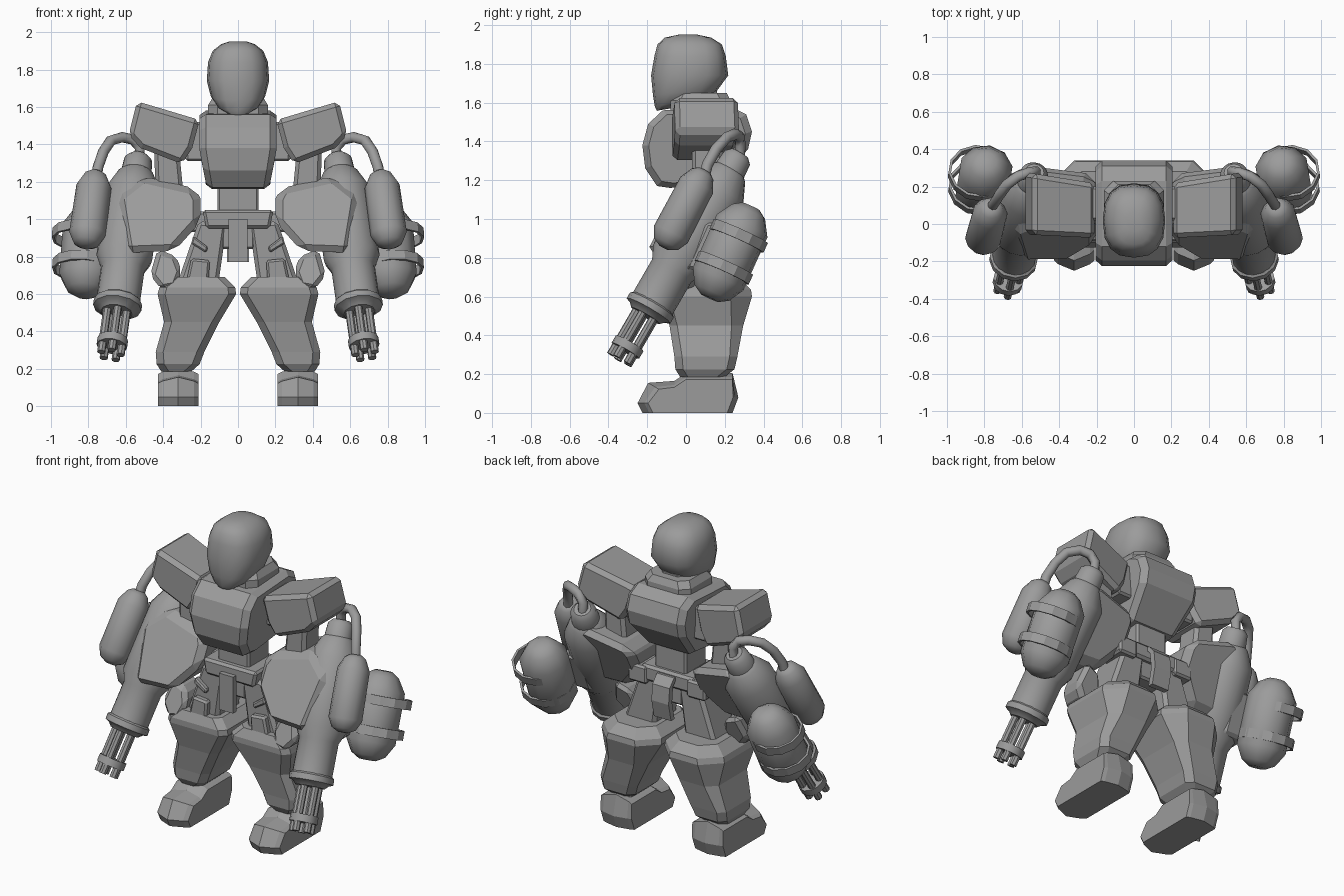
import bpy, bmesh, math
from mathutils import Vector

if "Cube" in bpy.data.objects:
    bpy.data.objects.remove(bpy.data.objects["Cube"])

grey = bpy.data.materials.new("armour grey")
grey.diffuse_color = (0.33, 0.33, 0.33, 1)
grey.use_nodes = True
grey.node_tree.nodes["Principled BSDF"].inputs["Base Color"].default_value = grey.diffuse_color


def finish(name, bm, mirror=False, bevel=0.0, smooth=None):
    bmesh.ops.recalc_face_normals(bm, faces=bm.faces)
    me = bpy.data.meshes.new(name)
    bm.to_mesh(me)
    bm.free()
    me.materials.append(grey)
    if smooth:
        me.polygons.foreach_set("use_smooth", [True] * len(me.polygons))
        me.set_sharp_from_angle(angle=math.radians(smooth))
    ob = bpy.data.objects.new(name, me)
    bpy.context.collection.objects.link(ob)
    if bevel:
        b = ob.modifiers.new("bevel", 'BEVEL')
        b.width, b.segments, b.limit_method = bevel, 1, 'ANGLE'
        b.angle_limit = math.radians(35)
    if mirror:
        ob.modifiers.new("mirror", 'MIRROR')
    return ob


def loft(name, rings, closed=False, **kw):
    """Skin between equal-length rings of points, capping the ends."""
    bm = bmesh.new()
    vs = [[bm.verts.new(p) for p in r] for r in rings]
    n = len(rings[0])
    pairs = list(zip(vs, vs[1:]))
    if closed:
        pairs.append((vs[-1], vs[0]))
    for a, b in pairs:
        for i in range(n):
            j = (i + 1) % n
            bm.faces.new((a[i], a[j], b[j], b[i]))
    if not closed:
        bm.faces.new(vs[0])
        bm.faces.new(vs[-1])
    return finish(name, bm, **kw)


def frame(d):
    d = Vector(d).normalized()
    u = d.cross(Vector((0, 0, 1)))
    u = u.normalized() if u.length > 1e-3 else Vector((1, 0, 0))
    return d, u, d.cross(u)


def lathe(name, a, b, profile, n=12, off=(0, 0), spin=0.5, **kw):
    """Turn (distance, radius) pairs about the axis from a towards b."""
    a = Vector(a)
    d, u, v = frame(Vector(b) - a)
    a = a + u * off[0] + v * off[1]
    rings = [[a + d * t + (u * math.cos(q) + v * math.sin(q)) * r
              for q in [math.tau * (i + spin) / n for i in range(n)]] for t, r in profile]
    return loft(name, rings, mirror=True, smooth=40, **kw)


def rect(x0, x1, y0, y1, z, c=0.04, back=None):
    """Rectangle with cut corners at height z."""
    k = back or c
    return [(x0 + c, y0, z), (x1 - c, y0, z), (x1, y0 + c, z), (x1, y1 - k, z),
            (x1 - k, y1, z), (x0 + k, y1, z), (x0, y1 - k, z), (x0, y0 + c, z)]


def box(name, x0, x1, y0, y1, z0, z1, mirror=False, bevel=0.012):
    quad = [(x0, y0), (x1, y0), (x1, y1), (x0, y1)]
    return loft(name, [[(x, y, z) for x, y in quad] for z in (z0, z1)],
                mirror=mirror, bevel=bevel)


def plate(name, outline, y0, y1, lean=0.0, zc=0.0, **kw):
    """Front outline in x, z given depth; lean shears it backwards with height."""
    return loft(name, [[(x, y + lean * (z - zc), z) for x, z in outline] for y in (y0, y1)], **kw)


# Head: smooth egg-like helmet from (z, half width, front, back, tilt of ring)
head = [(1.585, .075, -.15, .06, -.028), (1.605, .11, -.16, .10, -.028),
        (1.655, .145, -.17, .155, -.02), (1.74, .167, -.18, .218, 0), (1.84, .16, -.163, .205, 0),
        (1.90, .135, -.147, .185, 0), (1.935, .09, -.11, .13, 0), (1.95, .045, -.04, .06, 0)]
rings = []
for z, w, f, k, tilt in head:
    ring = []
    for i in range(16):
        q = math.tau * i / 16
        c, s = math.cos(q), math.sin(q)
        x = w * math.copysign(abs(c) ** .8, c)
        y = (f + k) / 2 + (k - f) / 2 * math.copysign(abs(s) ** .8, s)
        ring.append((x, y, z + tilt * max(0, -s)))
    rings.append(ring)
loft("head", rings, smooth=50)
loft("neck", [rect(-.09, .09, -.06, .16, z) for z in (1.5, 1.66)])
loft("collar", [rect(-.16, .16, -.08, .23, 1.52, .05), rect(-.16, .16, -.08, .23, 1.61, .05),
                rect(-.135, .135, -.06, .21, 1.65, .05)])

# Chest: side profile stretched across x, narrower at the bottom, with bevelled flanks
side = [(-.08, 1.16), (-.15, 1.17), (-.21, 1.26), (-.225, 1.38), (-.195, 1.49), (-.12, 1.56),
        (.23, 1.58), (.31, 1.54), (.34, 1.45), (.32, 1.36), (.17, 1.19)]
prof = []
for s, inset, k in ((-1, 0, .88), (-1, .035, 1), (1, .035, 1), (1, 0, .88)):
    prof.append([(s * (.207 - .035 * min(1, max(0, (1.37 - z) / .2)) - inset),
                  .05 + (y - .05) * k, 1.37 + (z - 1.37) * k) for y, z in side])
loft("chest", prof)

# Waist and hips
box("waist", -.11, .11, -.05, .16, 1.0, 1.2)
plate("belt", [(-.19, 1.05), (.19, 1.05), (.17, .95), (-.17, .95)], -.09, .19, bevel=.015)
box("hip_block", -.09, .09, -.05, .16, .84, .98)
plate("front_flap", [(-.05, 1.0), (.05, 1.0), (.05, .77), (-.05, .77)], -.12, -.085)
loft("back_flap", [[(-.06, y, z), (.06, y, z), (.06, y + .035, z), (-.06, y + .035, z)]
                   for y, z in ((.17, 1.03), (.215, .98), (.225, .88), (.20, .77))])
box("hip_pouch", .14, .27, .02, .2, .93, 1.04, mirror=True)

# Shoulders and upper arms
box("shoulder_joint", .17, .28, .02, .2, 1.31, 1.52, mirror=True)
sh = [(.205, 1.53), (.54, 1.63), (.585, 1.45), (.52, 1.38), (.30, 1.295), (.245, 1.38)]
loft("shoulder_armour", [[(x, y + (.16 if y > 0 else .05) * (x - .4), z) for x, z in sh]
                         for y in (-.065, .248)], mirror=True, bevel=.025)
plate("upper_arm", [(.32, 1.42), (.45, 1.42), (.44, 1.12), (.29, 1.12)], .03, .19,
      mirror=True, bevel=.02)

# Forearm housing leaning forward along the gun
plate("forearm_housing", [(.20, 1.11), (.23, 1.165), (.51, 1.23), (.65, 1.12), (.60, .82),
                          (.34, .83), (.20, .985)], -.095, .215, lean=.54, zc=1.03,
      mirror=True, bevel=.04)
plate("forearm_grip", [(.30, .72), (.33, .80), (.43, .84), (.47, .70), (.41, .625), (.33, .64)],
      -.10, .06, lean=.4, zc=.7, mirror=True, bevel=.025)

# Rotary gun: body, flange, barrels
A, M = Vector((.533, .270, 1.325)), Vector((.682, -.342, .27))
lathe("gun_body", A, M, [(-.015, .05), (.01, .075), (.085, .082), (.10, .098), (.21, .15),
                         (.62, .15), (.69, .117), (.90, .117)], 16)
lathe("gun_flange", A, M, [(.885, .118), (.895, .13), (.93, .13), (.94, .105), (.96, .085)], 12)
for i in range(5):
    q = math.tau * i / 5
    lathe("gun_barrel", A, M, [(.93, .022), (1.225, .022)], 8,
          off=(.055 * math.cos(q), .055 * math.sin(q)))
lathe("barrel_clamp", A, M, [(1.125, .082), (1.17, .082)], 12)

# Small tank with its feed hose
lathe("feed_tank", (.760, .095, 1.25), (.815, -.115, .85),
      [(0, .035), (.02, .062), (.085, .094), (.375, .098), (.43, .07), (.452, .03)], 12)
path = [(.53, .275, 1.30), (.525, .28, 1.38), (.56, .275, 1.425), (.62, .255, 1.438),
        (.68, .21, 1.42), (.72, .155, 1.36), (.748, .11, 1.28), (.758, .095, 1.22)]
path = [Vector(p) for p in path]
rings = []
ref = Vector((.4, .9, .35)).normalized()
for i, p in enumerate(path):
    d = (path[min(i + 1, len(path) - 1)] - path[max(i - 1, 0)]).normalized()
    u = (ref - d * ref.dot(d)).normalized()
    v = d.cross(u)
    rings.append([p + .029 * (u * math.cos(math.tau * k / 8) + v * math.sin(math.tau * k / 8))
                  for k in range(8)])
loft("feed_hose", rings, mirror=True, smooth=50)

# Large rear tank held by two straps that stand off on the outer side
T, B = Vector((.785, .335, 1.065)), Vector((.82, .12, .59))
lathe("rear_tank", T, B, [(0, .05), (.03, .095), (.11, .145), (.41, .145), (.49, .10), (.52, .05)], 10)
d, u, v = frame(B - T)
sx = 1 if u.x > 0 else -1
for t, off in ((.14, .034), (.32, .02)):
    rings = []
    for i in range(12):
        q = math.tau * (i + .5) / 12
        c = T + u * (off * sx)
        rings.append([c + u * math.cos(q) * (r + .005) + v * math.sin(q) * (r - .008) + d * (t + h)
                      for r, h in ((.147, 0), (.161, 0), (.161, .055), (.147, .055))])
    loft("tank_strap", rings, closed=True, mirror=True)
plate("tank_bracket", [(.58, .98), (.74, .98), (.74, .74), (.58, .74)], .05, .17,
      lean=.45, zc=.86, mirror=True, bevel=.015)

# Legs: thigh with plates, flared lower leg, ankle and foot
plate("thigh", [(.06, .97), (.21, .99), (.33, .64), (.11, .62)], -.06, .17, mirror=True, bevel=.02)
plate("thigh_plate", [(.15, .78), (.25, .79), (.28, .65), (.16, .64)], -.10, -.05,
      mirror=True, bevel=.012)
plate("thigh_upper_plate", [(.16, .85), (.24, .91), (.25, .87), (.17, .82)], -.09, -.05,
      mirror=True, bevel=.008)
loft("lower_leg", [rect(.25, .41, -.03, .20, .185), rect(.205, .435, -.055, .25, .225),
                   rect(.18, .44, -.06, .265, .29), rect(.10, .395, -.085, .295, .45, .04, .06),
                   rect(.01, .43, -.125, .34, .60, .04, .11), rect(.015, .42, -.125, .335, .635, .04, .11),
                   rect(.07, .36, -.10, .28, .69, .04, .08)], mirror=True)
box("ankle", .25, .38, .03, .2, .12, .24, mirror=True)
foot = []
for x, e in ((.212, .055), (.235, .035), (.32, 0), (.405, .035), (.428, .055)):
    drop = e * .6
    foot.append([(x, -.225 + e, 0), (x, -.25 + e, .05), (x, -.195 + e, .155 - drop),
                 (x, -.06, .165 - drop), (x, .0, .205 - drop), (x, .24, .205 - drop),
                 (x, .27 - e * .5, .08), (x, .24 - e * .5, 0)])
loft("foot", foot, mirror=True)
